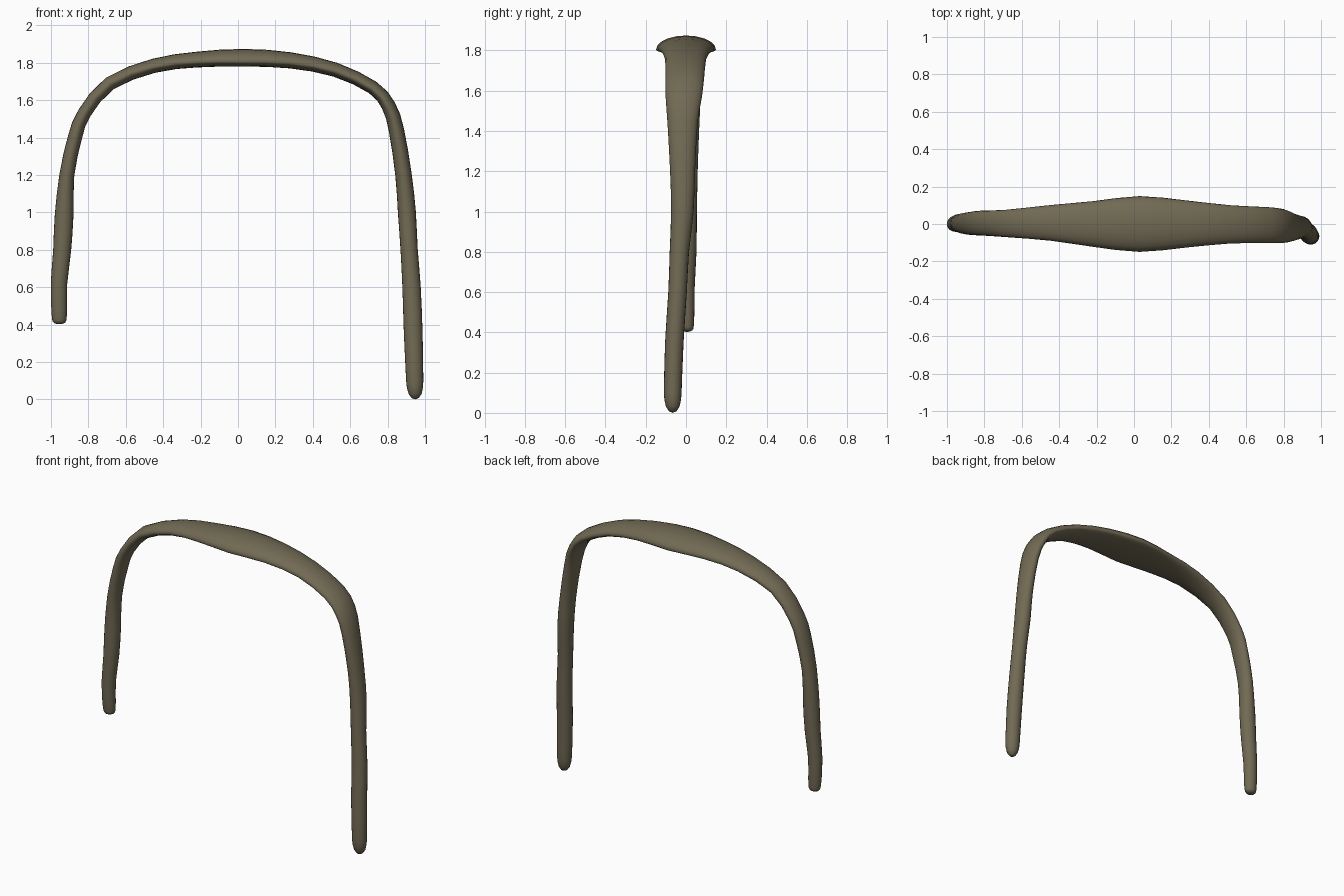
import bpy, bmesh, math
from mathutils import Vector

if "Cube" in bpy.data.objects:
    bpy.data.objects.remove(bpy.data.objects["Cube"])

# Stations along the strap: x, z, half thickness, y centre, half width
STATIONS = [
    (-0.955, 0.425, .038, .005, .033),
    (-0.956, 0.48, .042, .003, .038),
    (-0.957, 0.62, .044, .001, .042),
    (-0.940, 0.80, .048, .004, .048),
    (-0.930, 0.98, .050, .004, .050),
    (-0.915, 1.20, .040, .003, .055),
    (-0.872, 1.40, .038, .003, .062),
    (-0.822, 1.53, .036, .005, .066),
    (-0.685, 1.69, .037, .003, .073),
    (-0.450, 1.784, .038, .006, .095),
    (-0.220, 1.817, .042, 0, .122),
    (0.030, 1.827, .047, 0, .149),
    (0.280, 1.813, .043, 0, .126),
    (0.520, 1.763, .038, -.002, .102),
    (0.720, 1.668, .036, -.006, .096),
    (0.805, 1.570, .038, -.011, .090),
    (0.847, 1.44, .041, -.017, .075),
    (0.885, 1.20, .044, -.017, .062),
    (0.903, 1.00, .048, -.018, .056),
    (0.915, 0.80, .046, -.033, .048),
    (0.928, 0.60, .049, -.042, .046),
    (0.937, 0.35, .050, -.058, .046),
    (0.945, 0.10, .046, -.066, .044),
]
CAPS = ((.35, .94), (.7, .76), (.92, .42))   # rounded tip: depth, scale
SIDES, STEPS = 20, 2


def spline(a, b, c, d, t):
    return tuple(.5 * (2 * q + (r - p) * t + (2 * p - 5 * q + 4 * r - s) * t * t
                 + (3 * q - p - 3 * r + s) * t ** 3) for p, q, r, s in zip(a, b, c, d))


def section(bm, st, tangent, k=1.0):
    """Rounded on the legs, a domed lens with a flatter underside at the crown."""
    x, z, t, y, w = st
    normal = Vector((-tangent.z, 0, tangent.x))
    f = min(1, max(0, (w - .07) / .08))
    ring = []
    for i in range(SIDES):
        a = math.tau * i / SIDES
        s = math.sin(a)
        h = t * (s * (1 + .5 * f * (1 if s > 0 else -1)) - .5 * f)
        ring.append(bm.verts.new(Vector((x, y + w * k * math.cos(a), z)) + normal * h * k))
    return ring


# Smooth path through the stations
n = len(STATIONS)
path = []
for i in range(n - 1):
    quad = [STATIONS[min(max(j, 0), n - 1)] for j in range(i - 1, i + 3)]
    path += [spline(*quad, s / STEPS) for s in range(STEPS)]
path.append(STATIONS[-1])


def tangent_at(i):
    a, b = path[max(i - 1, 0)], path[min(i + 1, len(path) - 1)]
    return Vector((b[0] - a[0], 0, b[1] - a[1])).normalized()


def tip(bm, st, tangent, sign, depth):
    """Rings closing one end, with the pole vertex."""
    def moved(d):
        return (st[0] + sign * tangent.x * d, st[1] + sign * tangent.z * d) + st[2:]
    rings = [section(bm, moved(depth * d), tangent, k) for d, k in CAPS]
    p = moved(depth)
    return rings, bm.verts.new((p[0], p[3], p[1]))


# Loft the strap and close both tips
bm = bmesh.new()
body = [section(bm, st, tangent_at(i)) for i, st in enumerate(path)]
start, pole_a = tip(bm, path[0], tangent_at(0), -1, .023)
end, pole_b = tip(bm, path[-1], tangent_at(len(path) - 1), 1, .10)
rings = start[::-1] + body + end
for a, b in zip(rings, rings[1:]):
    for i in range(SIDES):
        j = (i + 1) % SIDES
        bm.faces.new((a[i], a[j], b[j], b[i]))
for pole, ring in ((pole_a, rings[0]), (pole_b, rings[-1])):
    for i in range(SIDES):
        bm.faces.new((pole, ring[i], ring[(i + 1) % SIDES]))
bmesh.ops.recalc_face_normals(bm, faces=bm.faces)
for face in bm.faces:
    face.smooth = True

mesh = bpy.data.meshes.new("curved_strap")
bm.to_mesh(mesh)
bm.free()
strap = bpy.data.objects.new("curved_strap", mesh)
bpy.context.collection.objects.link(strap)

# Olive brown leather
mat = bpy.data.materials.new("olive_brown")
mat.diffuse_color = (.165, .142, .088, 1)
mat.use_nodes = True
mat.node_tree.nodes["Principled BSDF"].inputs["Base Color"].default_value = mat.diffuse_color
mesh.materials.append(mat)
